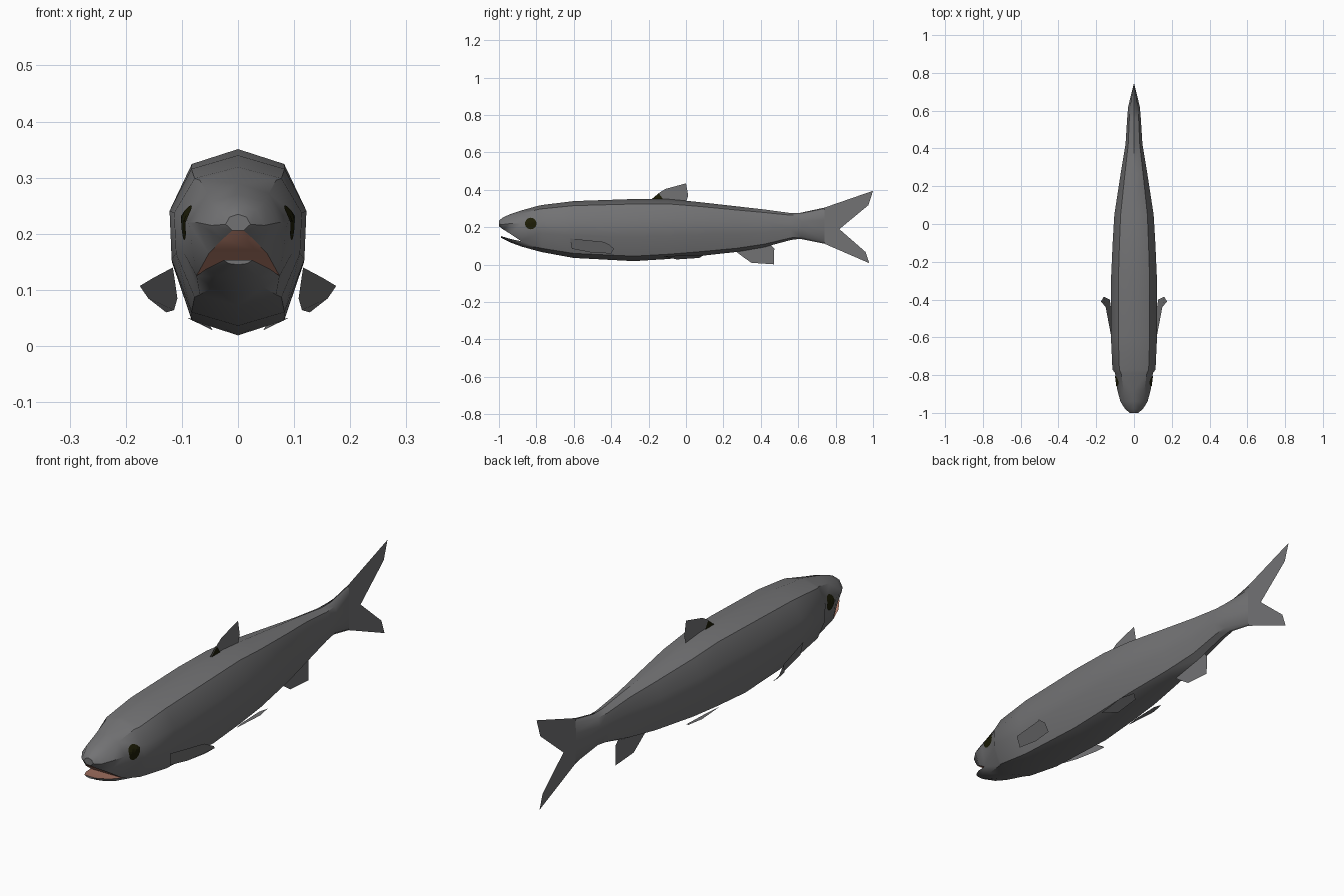
import bpy, bmesh, math
from mathutils import Vector
from mathutils.bvhtree import BVHTree

if "Cube" in bpy.data.objects:
    bpy.data.objects.remove(bpy.data.objects["Cube"])


def material(name, rgb):
    m = bpy.data.materials.new(name)
    m.diffuse_color = (*rgb, 1)
    m.use_nodes = True
    m.node_tree.nodes["Principled BSDF"].inputs["Base Color"].default_value = m.diffuse_color
    return m


GREY = material("skin grey", (0.17, 0.17, 0.175))
PINK = material("mouth pink", (0.46, 0.21, 0.15))
DARK = material("eye dark", (0.012, 0.012, 0.002))


def finish(bm, name, mats, angle=None):
    mesh = bpy.data.meshes.new(name)
    bm.to_mesh(mesh)
    ob = bpy.data.objects.new(name, mesh)
    bpy.context.collection.objects.link(ob)
    for m in mats:
        mesh.materials.append(m)
    if angle:
        bpy.ops.object.select_all(action='DESELECT')
        ob.select_set(True)
        bpy.context.view_layer.objects.active = ob
        bpy.ops.object.shade_smooth_by_angle(angle=math.radians(angle))
    return ob


def plate(name, polys, mat, mirror=False):
    """Thin fin made of flat polygons, optionally copied to the other side."""
    bm = bmesh.new()
    for s in ((1, -1) if mirror else (1,)):
        for poly in polys:
            bm.faces.new([bm.verts.new((s * x, y, z)) for x, y, z in poly])
    return finish(bm, name, [mat])


# Body: ten-sided rings, (y, top, bottom, half width)
SECTION = [(0, 1), (.68, .84), (1, .35), (.97, -.22), (.68, -.84), (0, -1)]
STATIONS = [(-.79, .315, .072, .100), (-.77, .319, .067, .114),
            (-.60, .340, .036, .122), (-.28, .351, .019, .121),
            (-.10, .351, .030, .113), (.05, .337, .044, .104),
            (.27, .312, .068, .070), (.42, .295, .094, .045),
            (.56, .276, .132, .036), (.62, .276, .140, .031),
            (.74, .300, .115, .002)]
CHEEK = [(0, .290), (.055, .272), (.088, .220), (.074, .125), (.045, .105), (0, .097)]

# Snout and lower jaw, half arcs in front of the mouth corner
SNOUT = [(-.94, [(0, .270), (.048, .257), (.072, .220), (.052, .165)]),
         (-.98, [(0, .252), (.032, .243), (.047, .215), (.028, .190)]),
         (-1.0, [(0, .235), (.015, .230), (.022, .217), (.010, .206)])]
JAW = [(-.94, [(.056, .138), (.036, .124), (0, .119)]),
       (-.99, [(.026, .153), (.016, .147), (0, .145)])]

bm = bmesh.new()


def half_rows(y, pts):
    """Right and left vertex rows sharing the centre-line vertices."""
    right = [bm.verts.new((x, y, z)) for x, z in pts]
    left = [v if v.co.x == 0 else bm.verts.new((-v.co.x, y, v.co.z)) for v in right]
    return right, left


def bridge(a, b):
    for ra, rb in zip(a, b):
        for i in range(len(ra) - 1):
            bm.faces.new((ra[i], ra[i + 1], rb[i + 1], rb[i]))


cheek = half_rows(-.88, CHEEK)
prev = cheek
for y, top, bot, w in STATIONS:
    c, h = (top + bot) / 2, (top - bot) / 2
    row = half_rows(y, [(w * u, c + h * v) for u, v in SECTION])
    bridge(prev, row)
    prev = row


def mouth_part(start, rings, lip):
    """Outer skin forward of the cheek, plus the pink lining between its lips."""
    prev = start
    for y, pts in rings:
        row = half_rows(y, pts)
        bridge(prev, row)
        f = bm.faces.new((prev[0][lip], row[0][lip], row[1][lip], prev[1][lip]))
        f.material_index = 1
        prev = row
    r, l = prev
    bm.faces.new(list(r) + [v for v in reversed(l) if v not in r])


mouth_part([s[:4] for s in cheek], SNOUT, 3)
mouth_part([s[3:] for s in cheek], JAW, 0)
bmesh.ops.recalc_face_normals(bm, faces=bm.faces)
tree = BVHTree.FromBMesh(bm)
finish(bm, "body", [GREY, PINK], 40)

# Eyes: discs draped on the sides of the head
bm = bmesh.new()
for s in (1, -1):
    def drape(y, z):
        hit = tree.ray_cast(Vector((s, y, z)), Vector((-s, 0, 0)))[0]
        return bm.verts.new((hit.x + s * .003, y, z))
    mid = drape(-.83, .22)
    rings = [[drape(-.83 + r * math.cos(k * math.pi / 8), .22 + r * math.sin(k * math.pi / 8))
              for k in range(16)] for r in (.016, .031)]
    for k in range(16):
        n = (k + 1) % 16
        bm.faces.new((mid, rings[0][k], rings[0][n]))
        bm.faces.new((rings[0][k], rings[1][k], rings[1][n], rings[0][n]))
bmesh.ops.recalc_face_normals(bm, faces=bm.faces)
finish(bm, "eyes", [DARK])


def flat(pts):
    return [(0, y, z) for y, z in pts]


# Forked tail
plate("tail_fin", [flat([(.60, .275), (.74, .305), (1.0, .395), (.975, .318), (.82, .19), (.60, .20)]),
                   flat([(.60, .20), (.82, .19), (.96, .068), (.98, .008), (.74, .112), (.60, .14)])], GREY)
# Dorsal fin with its dark front root
plate("dorsal_fin", [flat([(-.19, .345), (-.145, .383), (-.11, .405), (0, .435), (.012, .37), (0, .335)])], GREY)
plate("dorsal_root", [[(s * .003, y, z) for y, z in [(-.19, .345), (-.145, .382), (-.12, .345)]]
                      for s in (1, -1)], DARK)
# Anal fin
plate("anal_fin", [flat([(.26, .075), (.30, .045), (.35, .01), (.47, .002), (.472, .085), (.44, .12)])], GREY)
# Pectoral fins
plate("pectoral_fins", [[(.116, -.62, .140), (.15, -.44, .122), (.175, -.41, .107), (.160, -.385, .085),
                         (.128, -.40, .060), (.114, -.50, .064), (.108, -.61, .085)]], GREY, True)
# Pelvic fins lying against the belly
plate("pelvic_fins", [[(.075, -.12, .046), (.09, .02, .050), (.075, .09, .048),
                       (.05, .07, .036), (.045, -.05, .028)]], GREY, True)
